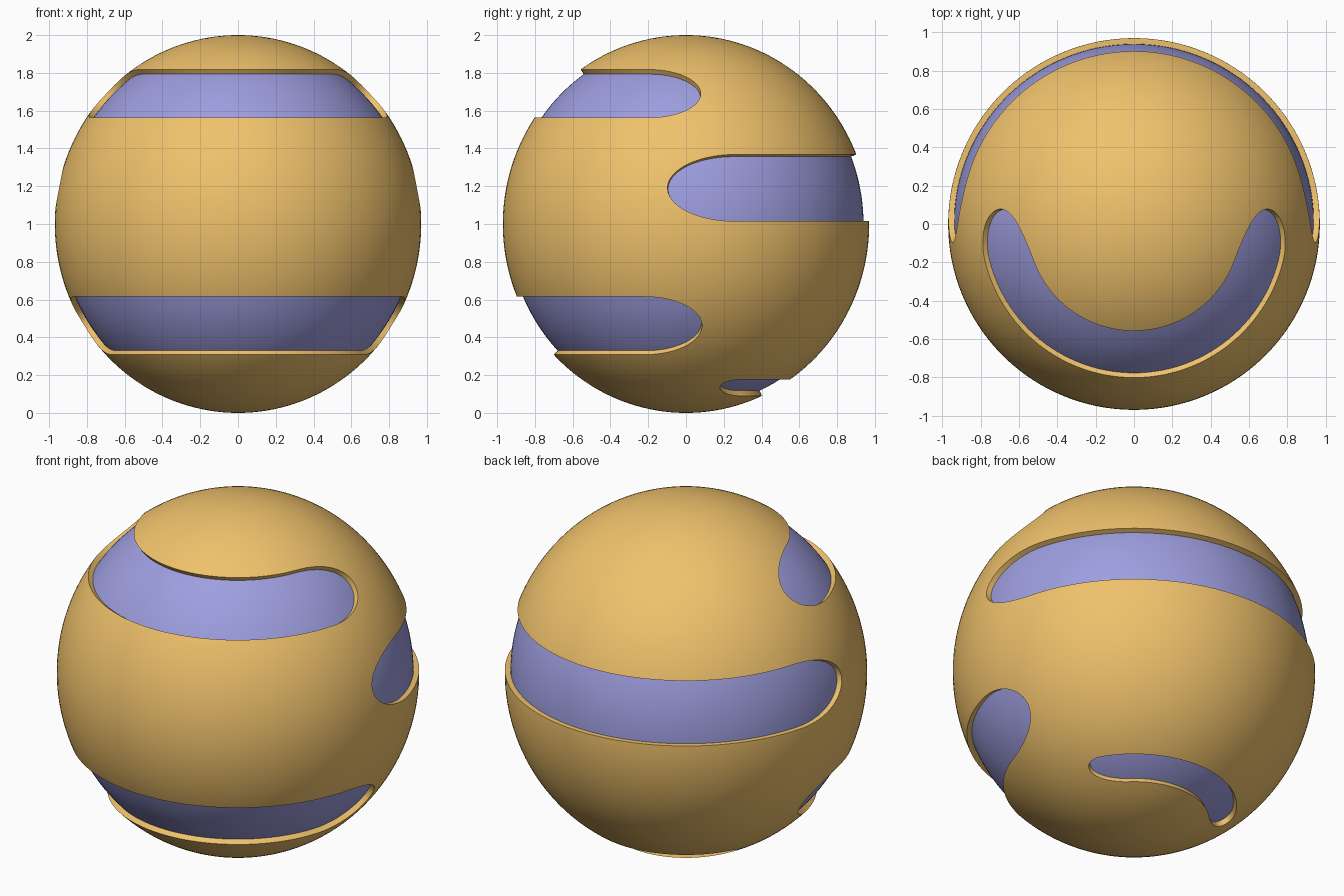
import bpy, bmesh
from math import sqrt, acos, sin, cos, radians
from mathutils import Matrix, Vector

if "Cube" in bpy.data.objects:
    bpy.data.objects.remove(bpy.data.objects["Cube"])

CENTRE = Vector((0, 0, 1))
RX, RZ = 0.97, 1.0          # outer radii: slightly tall ball


def material(name, colour):
    m = bpy.data.materials.new(name)
    m.diffuse_color = (*colour, 1)
    m.use_nodes = True
    m.node_tree.nodes["Principled BSDF"].inputs["Base Color"].default_value = m.diffuse_color
    return m


def make_object(name, bm, mat=None):
    mesh = bpy.data.meshes.new(name)
    bm.to_mesh(mesh)
    bm.free()
    ob = bpy.data.objects.new(name, mesh)
    bpy.context.collection.objects.link(ob)
    if mat:
        mesh.materials.append(mat)
    return ob


def add_ball(bm, inset):
    m = Matrix.Translation(CENTRE) @ Matrix.Diagonal((RX - inset, RX - inset, RZ - inset, 1))
    return bmesh.ops.create_uvsphere(bm, u_segments=128, v_segments=80, radius=1, matrix=m)["verts"]


def smooth(ob):
    bpy.ops.object.select_all(action='DESELECT')
    ob.select_set(True)
    bpy.context.view_layer.objects.active = ob
    bpy.ops.object.shade_smooth_by_angle(angle=radians(35))


def radius_at(z):
    return RX * sqrt(1 - ((z - 1) / RZ) ** 2)


def slot_cutter(z0, z1, side, end, start):
    """Radial wedge for a round-ended slot; side is -1 front / +1 back,
    end and start are the tip and the start of the rounding along y."""
    zc, h = (z0 + z1) / 2, (z1 - z0) / 2
    w_end, w_start = end * side, start * side

    def ang(w, z):
        return acos(max(-1, min(1, w / radius_at(z))))

    cap = []                                     # rounded end: (angle, z) pairs
    for i in range(15):
        t = radians(88 * (1 - i / 14))
        w = w_start + (w_end - w_start) * sin(t)
        lo, hi = zc - h * cos(t), zc + h * cos(t)
        cap.append(((ang(w, lo), lo), (ang(w, hi), hi)))
    n = 60                                       # straight run around the ball
    (a0, _), (a1, _) = cap[-1]
    run = [((a0 * (1 - 2 * i / n), z0), (a1 * (1 - 2 * i / n), z1)) for i in range(1, n)]
    mirrored = [tuple((-a, z) for a, z in c) for c in reversed(cap)]

    bm = bmesh.new()
    rings = []
    for pair in cap + run + mirrored:
        ring = []
        for (a, z), s in zip((pair[0], pair[1], pair[1], pair[0]), (0.88, 0.88, 1.08, 1.08)):
            r = radius_at(z)
            p = Vector((r * sin(a), side * r * cos(a), z - 1))
            ring.append(bm.verts.new(CENTRE + p * s))
        rings.append(ring)
    for p, q in zip(rings, rings[1:]):
        for k in range(4):
            bm.faces.new((p[k], p[(k + 1) % 4], q[(k + 1) % 4], q[k]))
    bm.faces.new(rings[0])
    bm.faces.new(rings[-1])
    bmesh.ops.recalc_face_normals(bm, faces=bm.faces)
    ob = make_object("slot_cutter", bm)
    ob.hide_render = True
    return ob


tan = material("tan", (0.87, 0.54, 0.15))
violet = material("violet", (0.34, 0.34, 0.74))

# inner ball seen through the slots
bm = bmesh.new()
add_ball(bm, 0.03)
core = make_object("inner_ball", bm, violet)
smooth(core)

# outer shell, hollow
bm = bmesh.new()
add_ball(bm, 0)
inner = set(add_ball(bm, 0.034))
bmesh.ops.reverse_faces(bm, faces=[f for f in bm.faces if f.verts[0] in inner])
shell = make_object("outer_shell", bm, tan)

# slots: bottom z, top z, side, tip y, rounding start y
slots = [
    (1.563, 1.818, -1, 0.078, -0.20),
    (1.015, 1.368, 1, -0.098, 0.26),
    (0.308, 0.615, -1, 0.085, -0.22),
    (0.090, 0.176, 1, 0.180, 0.29),
]
cutters = [slot_cutter(*s) for s in slots]
for c in cutters:
    mod = shell.modifiers.new("slot", 'BOOLEAN')
    mod.operation = 'DIFFERENCE'
    mod.solver = 'EXACT'
    mod.object = c
bpy.context.view_layer.update()
cut = bpy.data.meshes.new_from_object(shell.evaluated_get(bpy.context.evaluated_depsgraph_get()))
shell.modifiers.clear()
shell.data = cut
for c in cutters:
    bpy.data.objects.remove(c)
smooth(shell)
